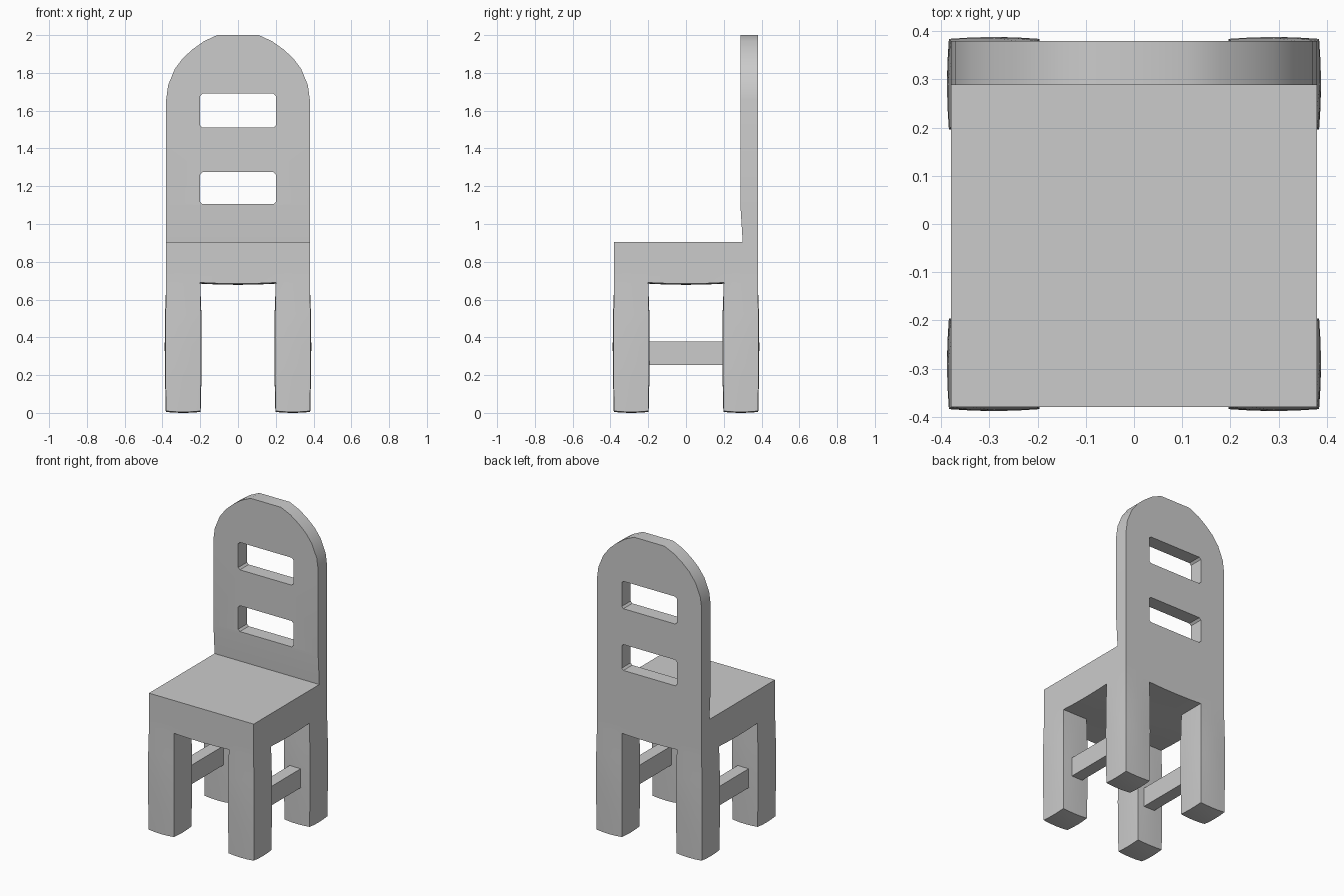
import bpy, bmesh
from math import sin, pi, radians
from mathutils import Matrix

cube = bpy.data.objects.get("Cube")
if cube:
    bpy.data.objects.remove(cube, do_unlink=True)

HALF, GAP = 0.38, 0.2                 # outer edge, inner leg edge
FLOOR, UNDER, SEAT, TOP = 0.01, 0.69, 0.905, 2.0
MID, LEG = (HALF + GAP) / 2, (HALF - GAP) / 2

grey = bpy.data.materials.new("light grey")
grey.use_nodes = True
colour = (0.6, 0.6, 0.6, 1)
grey.diffuse_color = colour
grey.node_tree.nodes["Principled BSDF"].inputs["Base Color"].default_value = colour


def finish(name, bm):
    bmesh.ops.recalc_face_normals(bm, faces=bm.faces)
    mesh = bpy.data.meshes.new(name)
    bm.to_mesh(mesh)
    bm.free()
    mesh.materials.clear()
    mesh.materials.append(grey)
    obj = bpy.data.objects.new(name, mesh)
    bpy.context.collection.objects.link(obj)
    bpy.ops.object.select_all(action="DESELECT")
    obj.select_set(True)
    bpy.context.view_layer.objects.active = obj
    bpy.ops.object.shade_smooth_by_angle(angle=radians(30))
    return obj


def extrude(bm, faces, dz):
    out = bmesh.ops.extrude_face_region(bm, geom=faces)["geom"]
    verts = [g for g in out if isinstance(g, bmesh.types.BMVert)]
    bmesh.ops.translate(bm, verts=verts, vec=(0, 0, dz))


def sign(a):
    return 1 if a > 0 else -1


# Seat with four legs, one continuous body
bm = bmesh.new()
bmesh.ops.create_grid(bm, x_segments=3, y_segments=3, size=1)
for v in bm.verts:
    v.co.x, v.co.y = [sign(a) * (HALF if abs(a) > 0.5 else GAP) for a in v.co.xy]
    v.co.z = UNDER
under = list(bm.faces)
corners = [f for f in under if min(map(abs, f.calc_center_median().xy)) > GAP]
slab = bmesh.ops.duplicate(bm, geom=under)["geom"]
slab = [g for g in slab if isinstance(g, bmesh.types.BMFace)]
extrude(bm, corners, FLOOR - UNDER)
bmesh.ops.delete(bm, geom=[f for f in corners if f.is_valid], context="FACES_ONLY")
extrude(bm, slab, SEAT - UNDER)
bmesh.ops.delete(bm, geom=[f for f in slab if f.is_valid], context="FACES_ONLY")
bmesh.ops.remove_doubles(bm, verts=bm.verts, dist=0.001)
bmesh.ops.subdivide_edges(bm, edges=bm.edges, cuts=3, use_grid_fill=True)

# Slight swelling of the legs and sag under the seat
for v in bm.verts:
    x, y, z = v.co
    if z < UNDER + 0.001:
        u, w = (abs(x) - MID) / LEG, (abs(y) - MID) / LEG
        if z < UNDER - 0.001:
            swell = 0.008 * (0.3 + 0.7 * sin(pi * (z - FLOOR) / (UNDER - FLOOR)))
            v.co.x += sign(x) * u * swell * (1 - w * w / 2)
            v.co.y += sign(y) * w * swell * (1 - u * u / 2)
            if z < FLOOR + 0.001:
                v.co.z -= 0.01 * (1 - (u * u + w * w) / 2)
        else:
            v.co.z -= 0.006 * sum(max(0, 1 - (a / GAP) ** 2) for a in (x, y))
finish("seat_and_legs", bm)

# Arched backrest with two slots
arch = [(HALF, SEAT), (HALF, 1.1), (HALF, 1.66), (0.37, 1.735), (0.335, 1.82),
        (0.29, 1.88), (0.24, 1.925), (0.18, 1.968), (0.11, TOP)]
outline = arch + [(-x, z) for x, z in reversed(arch)]


def slot(low, high, r=0.012):
    half = [(GAP - r, low), (GAP, low + r), (GAP, high - r), (GAP - r, high)]
    return half + [(-x, z) for x, z in reversed(half)]


curve = bpy.data.curves.new("backrest_outline", "CURVE")
curve.dimensions, curve.fill_mode, curve.extrude = "2D", "BOTH", 0.046
for points in (outline, slot(1.105, 1.275), slot(1.51, 1.69)):
    spline = curve.splines.new("POLY")
    spline.points.add(len(points) - 1)
    for p, (x, z) in zip(spline.points, points):
        p.co = (x, z, 0, 1)
    spline.use_cyclic_u = True
helper = bpy.data.objects.new("backrest_outline", curve)
bm = bmesh.new()
bm.from_mesh(helper.to_mesh())
helper.to_mesh_clear()
bpy.data.objects.remove(helper)
bmesh.ops.remove_doubles(bm, verts=bm.verts, dist=0.0005)
bm.transform(Matrix.Translation((0, 0.334, 0)) @ Matrix.Rotation(pi / 2, 4, "X"))
for v in bm.verts:
    if v.co.z < SEAT + 0.01 and v.co.y < 0.3:
        v.co.y += 0.012
finish("backrest", bm)

# Side rails between front and back legs
for side, s in (("left", 1), ("right", -1)):
    bm = bmesh.new()
    bmesh.ops.create_cube(bm, size=1, matrix=Matrix.Translation((s * 0.28, 0, 0.315))
                          @ Matrix.Diagonal((0.08, 2 * GAP + 0.02, 0.125, 1)))
    finish(side + "_rail", bm)
